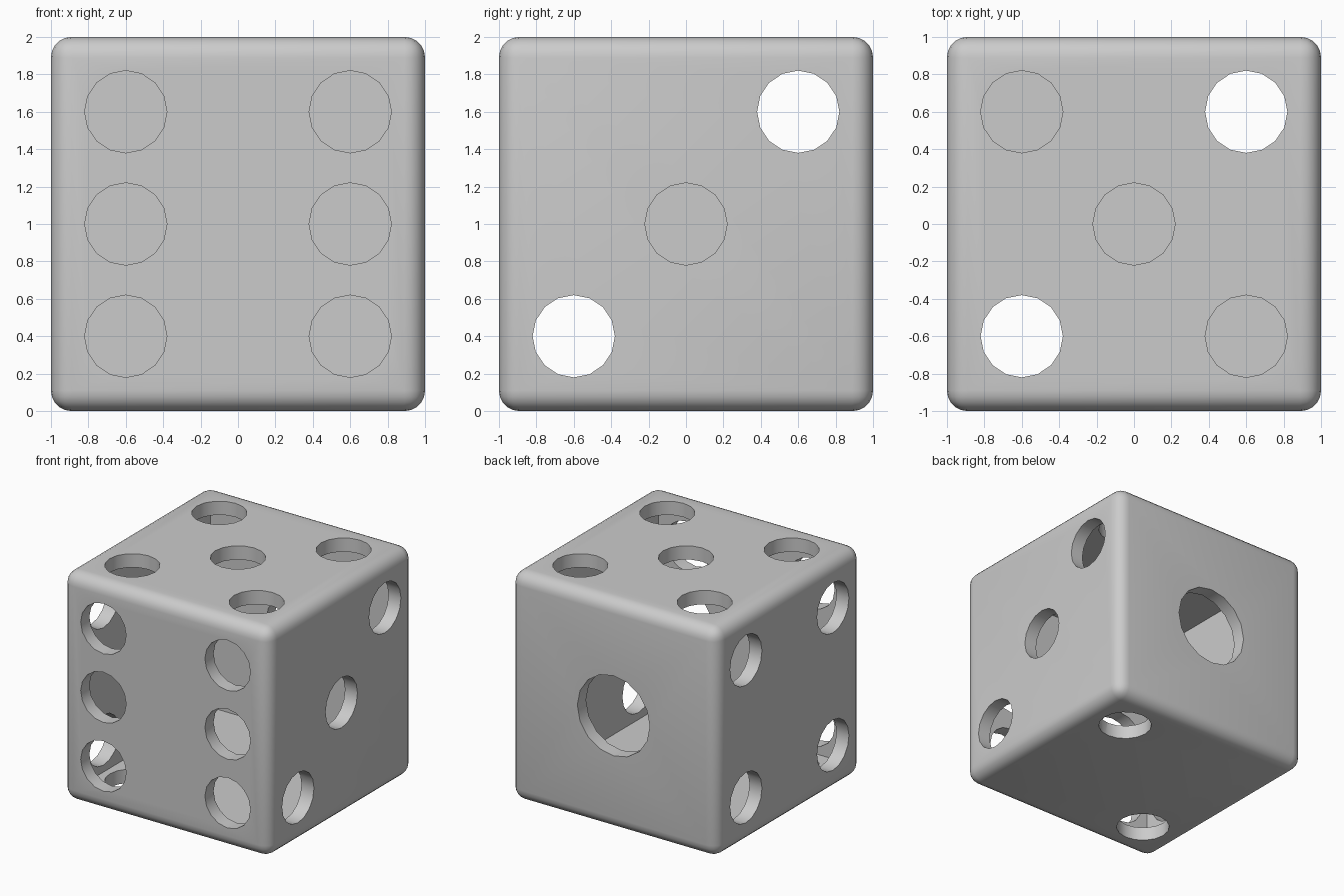
import bpy, bmesh, math
from mathutils import Matrix, Vector

if "Cube" in bpy.data.objects:
    bpy.data.objects.remove(bpy.data.objects["Cube"])

WALL, R, BIG, S = 0.12, 0.22, 0.35, 0.6
C = Vector((0, 0, 1))


def make(name, bm):
    me = bpy.data.meshes.new(name)
    bm.to_mesh(me)
    bm.free()
    ob = bpy.data.objects.new(name, me)
    bpy.context.collection.objects.link(ob)
    return ob


def box(name, size, bevel=0):
    bm = bmesh.new()
    bmesh.ops.create_cube(bm, size=size, matrix=Matrix.Translation(C))
    if bevel:
        bmesh.ops.bevel(bm, geom=bm.edges[:], offset=bevel, segments=5,
                        profile=0.5, affect='EDGES')
    return make(name, bm)


# Rounded outer cube and the hollow inside it
die = box("hollow_die", 2, 0.11)
cavity = box("cavity_cutter", 2 - 2 * WALL)

# Pips: (normal, first face axis, second face axis, radius, positions)
X, Y, Z = Vector((1, 0, 0)), Vector((0, 1, 0)), Vector((0, 0, 1))
diag = [(-S, -S), (S, S)]
corners = [(a, b) for a in (-S, S) for b in (-S, S)]
faces = [
    (-Y, X, Z, R, corners + [(-S, 0), (S, 0)]),
    (Y, X, Z, BIG, [(0, 0)]),
    (X, Y, Z, R, diag + [(0, 0)]),
    (-X, Y, Z, R, corners),
    (Z, X, Y, R, corners + [(0, 0)]),
    (-Z, X, Y, R, diag),
]
bm = bmesh.new()
for n, u, v, r, spots in faces:
    w = u.cross(v)
    rot = Matrix((u, v, w)).transposed().to_4x4()
    for a, b in spots:
        m = Matrix.Translation(C + n + u * a + v * b) @ rot
        m = m @ Matrix.Rotation(math.pi / 2, 4, 'Z')
        bmesh.ops.create_cone(bm, cap_ends=True, segments=16, radius1=r,
                              radius2=r, depth=0.33, matrix=m)
bmesh.ops.recalc_face_normals(bm, faces=bm.faces[:])
pips = make("pip_cutter", bm)

# Cut the hollow and the pip holes
bpy.context.view_layer.objects.active = die
die.select_set(True)
for cutter in (cavity, pips):
    cutter.hide_render = True
    mod = die.modifiers.new("cut", 'BOOLEAN')
    mod.operation = 'DIFFERENCE'
    mod.solver = 'EXACT'
    mod.object = cutter
    bpy.ops.object.modifier_apply(modifier=mod.name)
for cutter in (cavity, pips):
    bpy.data.objects.remove(cutter)
bpy.ops.object.shade_smooth_by_angle(angle=math.radians(30))
